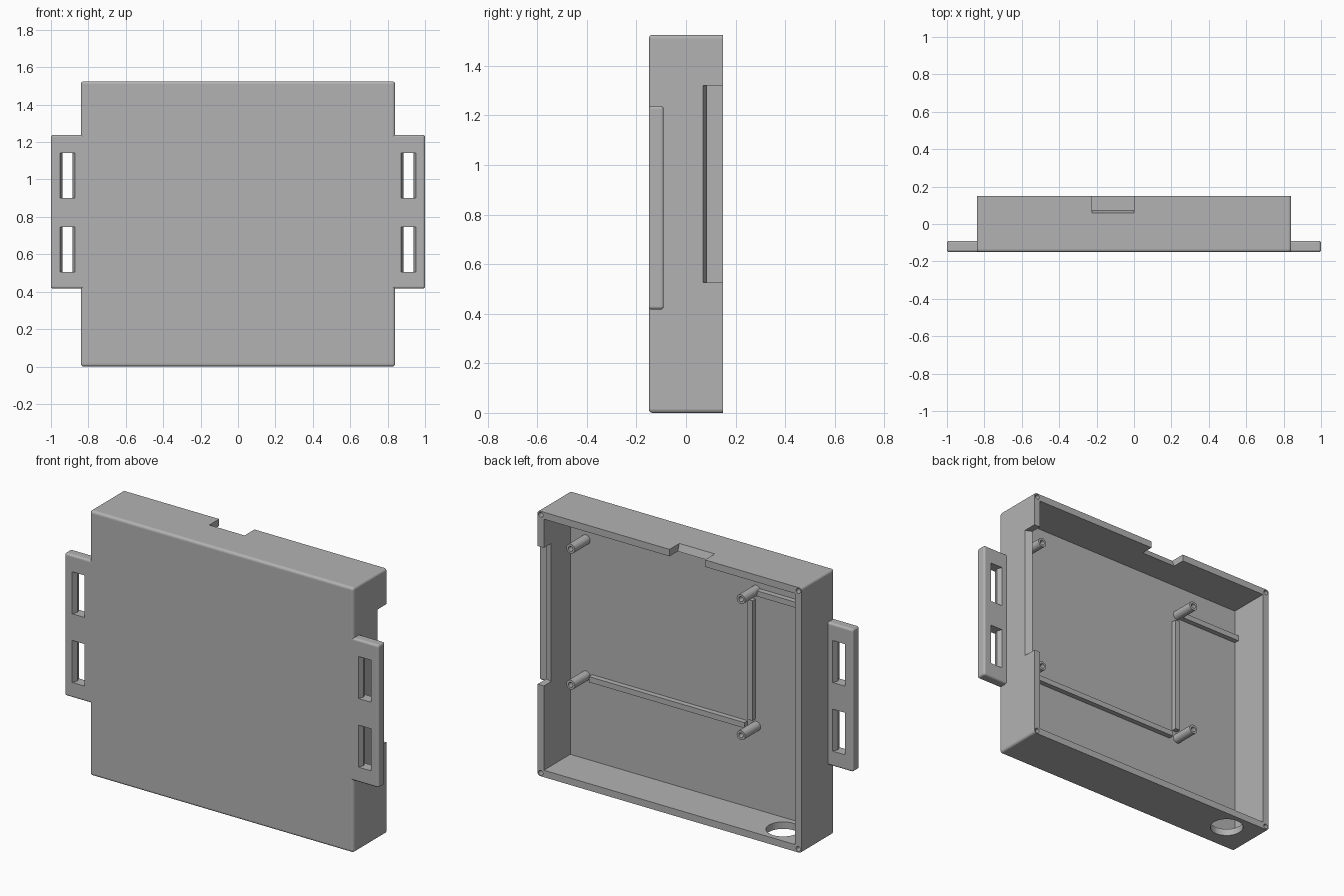
import bpy, bmesh
from mathutils import Matrix, Vector

cube = bpy.data.objects.get("Cube")
if cube:
    bpy.data.objects.remove(cube, do_unlink=True)

grey = bpy.data.materials.new("plain grey")
grey.use_nodes = True
grey.diffuse_color = (0.45, 0.45, 0.45, 1)
grey.node_tree.nodes["Principled BSDF"].inputs["Base Color"].default_value = grey.diffuse_color

HALF, HEIGHT, FRONT, BACK = 0.84, 1.525, -0.15, 0.15
WALL, FLOOR = 0.04, -0.09          # wall thickness, y of the tray floor


def finish(name, bm):
    bmesh.ops.recalc_face_normals(bm, faces=bm.faces)
    mesh = bpy.data.meshes.new(name)
    bm.to_mesh(mesh)
    bm.free()
    mesh.materials.append(grey)
    obj = bpy.data.objects.new(name, mesh)
    bpy.context.collection.objects.link(obj)
    return obj


def box(name, lo, hi, bevel=0, keep_sharp=None):
    """Box between two corners; edges passing keep_sharp stay unbevelled."""
    lo, hi = Vector(lo), Vector(hi)
    bm = bmesh.new()
    bmesh.ops.create_cube(bm, size=1)
    for v in bm.verts:
        v.co = (lo + hi) / 2 + v.co * (hi - lo)
    if bevel:
        edges = [e for e in bm.edges if not all(keep_sharp(v.co) for v in e.verts)]
        bmesh.ops.bevel(bm, geom=edges, offset=bevel, segments=4, profile=0.5,
                        affect='EDGES')
    return finish(name, bm)


def prism(name, points, sweep):
    """Extrude a closed outline along a vector."""
    bm = bmesh.new()
    face = bm.faces.new([bm.verts.new(p) for p in points])
    out = bmesh.ops.extrude_face_region(bm, geom=[face])
    bmesh.ops.translate(bm, vec=sweep,
                        verts=[g for g in out["geom"] if isinstance(g, bmesh.types.BMVert)])
    return finish(name, bm)


def cylinder(name, centre, radius, length, axis, sides=40):
    bm = bmesh.new()
    bmesh.ops.create_cone(bm, cap_ends=True, segments=sides, radius1=radius,
                          radius2=radius, depth=length)
    turn = Vector((0, 0, 1)).rotation_difference(Vector(axis)).to_matrix().to_4x4()
    bm.transform(Matrix.Translation(centre) @ turn)
    return finish(name, bm)


def cut(target, cutter):
    mod = target.modifiers.new("cut", 'BOOLEAN')
    mod.operation, mod.solver, mod.object = 'DIFFERENCE', 'EXACT', cutter
    bpy.context.view_layer.objects.active = target
    bpy.ops.object.modifier_apply(modifier=mod.name)
    bpy.data.objects.remove(cutter, do_unlink=True)


# Tray with softened front and corner edges and a sharp back rim
tray = box("tray", (-HALF, FRONT, 0), (HALF, BACK, HEIGHT), 0.015,
           lambda co: co.y > 0)
cut(tray, box("cavity", (-HALF + WALL, FLOOR, WALL),
              (HALF - WALL, 0.3, HEIGHT - WALL)))

# Sloped openings in the side wall and the top wall
cut(tray, prism("side_opening", [(0.78, 0.0935, 0.525), (0.86, 0.0595, 0.525),
                                 (0.86, 0.2, 0.525), (0.78, 0.2, 0.525)],
                (0, 0, 0.795)))
cut(tray, prism("top_opening", [(-0.225, 0.0825, HEIGHT - 0.06),
                                (-0.225, 0.0525, HEIGHT + 0.02),
                                (-0.225, 0.2, HEIGHT + 0.02),
                                (-0.225, 0.2, HEIGHT - 0.06)],
                (0.225, 0, 0)))

# Round cable hole in the bottom wall
cut(tray, cylinder("cable_hole", (-0.64, 0.03, 0.02), 0.09, 0.1, (0, 0, 1)))

# Screw holes in the rim corners
for x in (-HALF + 0.02, HALF - 0.02):
    for z in (0.02, HEIGHT - 0.02):
        cut(tray, cylinder("screw_hole", (x, BACK, z), 0.014, 0.2, (0, 1, 0), 20))

# Strap tabs with waisted slots
for side, label in ((1, "left"), (-1, "right")):
    xs = sorted((side * 0.82, side))
    tab = box(label + "_tab", (xs[0], FRONT, 0.417), (xs[1], FLOOR, 1.238), 0.012,
              lambda co: abs(co.x) < 0.9)
    mid, y_mid = side * 0.911, (FRONT + FLOOR) / 2
    for z in (0.505, 0.9):
        outline = [(mid - 0.04, FRONT - 0.001, z), (mid + 0.04, FRONT - 0.001, z),
                   (mid + 0.027, y_mid, z), (mid + 0.04, FLOOR + 0.001, z),
                   (mid - 0.04, FLOOR + 0.001, z), (mid - 0.027, y_mid, z)]
        cut(tab, prism("slot", outline, (0, 0, 0.242)))

# Hollow mounting posts
for x in (0.70, -0.385):
    for z in (0.52, 1.303):
        post = cylinder("mounting_post", (x, -0.025, z), 0.027, 0.15, (0, 1, 0), 32)
        cut(post, cylinder("post_bore", (x, 0.03, z), 0.014, 0.12, (0, 1, 0), 32))
        bpy.ops.object.select_all(action='DESELECT')
        post.select_set(True)
        bpy.context.view_layer.objects.active = post
        bpy.ops.object.shade_smooth_by_angle()

# Locating rails on the floor
RAIL, TOP = 0.016, FLOOR + 0.03
box("lower_rail", (-0.33, FLOOR - 0.01, 0.52 - RAIL), (0.66, TOP, 0.52 + RAIL))
box("upright_rail", (-0.365 - RAIL, FLOOR - 0.01, 0.56), (-0.365 + RAIL, TOP, 1.25))
box("upper_rail", (-0.81, FLOOR - 0.01, 1.3 - RAIL), (-0.40, TOP, 1.3 + RAIL))
